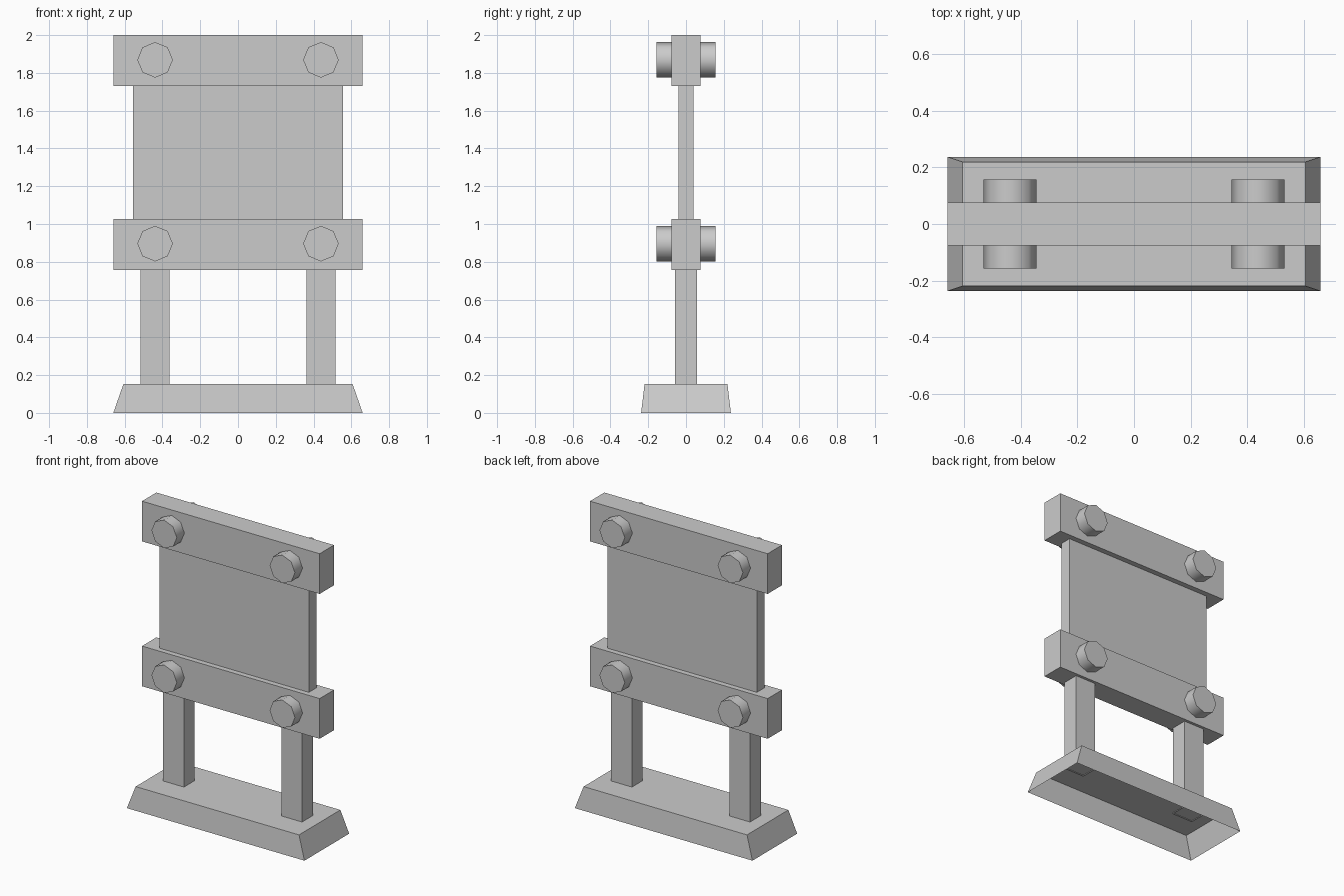
import bpy, bmesh, math
from mathutils import Matrix, Vector

old = bpy.data.objects.get("Cube")
if old:
    bpy.data.objects.remove(old, do_unlink=True)

grey = bpy.data.materials.new("plain grey")
grey.use_nodes = True
colour = (0.6, 0.6, 0.6, 1)
grey.diffuse_color = colour
grey.node_tree.nodes["Principled BSDF"].inputs["Base Color"].default_value = colour


def finish(bm, name):
    mesh = bpy.data.meshes.new(name)
    bm.to_mesh(mesh)
    bm.free()
    mesh.materials.append(grey)
    ob = bpy.data.objects.new(name, mesh)
    bpy.context.collection.objects.link(ob)
    return ob


def box(name, x, width, depth, z0, z1, inset=(0, 0), open_bottom=False):
    """Box from z0 to z1; inset narrows the top, open_bottom drops the floor."""
    bm = bmesh.new()
    bmesh.ops.create_cube(bm, size=1)
    for v in bm.verts:
        top = v.co.z > 0
        sx = width - 2 * inset[0] * top
        sy = depth - 2 * inset[1] * top
        v.co = Vector((x + v.co.x * sx, v.co.y * sy, z1 if top else z0))
    if open_bottom:
        bm.normal_update()
        floor = [f for f in bm.faces if f.normal.z < -0.9]
        bmesh.ops.delete(bm, geom=floor, context="FACES_ONLY")
    return finish(bm, name)


def bolt(name, x, z):
    """Eight-sided pin running through a beam, front to back."""
    bm = bmesh.new()
    bmesh.ops.create_cone(bm, cap_ends=True, segments=8, radius1=0.094,
                          radius2=0.094, depth=0.314)
    bmesh.ops.transform(bm, verts=bm.verts, matrix=Matrix.Translation((x, 0, z))
                        @ Matrix.Rotation(math.pi / 2, 4, "X"))
    ob = finish(bm, name)
    bpy.ops.object.select_all(action="DESELECT")
    ob.select_set(True)
    bpy.context.view_layer.objects.active = ob
    bpy.ops.object.shade_smooth_by_angle(angle=math.radians(60))


# Hollow tapered foot and the sign panel
box("base", 0, 1.32, 0.475, 0, 0.152, inset=(0.053, 0.018), open_bottom=True)
box("panel", 0, 1.11, 0.08, 1.0, 1.76)

# Legs on both sides
for side, sign in (("left", 1), ("right", -1)):
    box(side + "_leg", sign * 0.439, 0.154, 0.114, 0.145, 0.8, open_bottom=True)

# Cross beams with their bolts
for level, z in (("lower", 0.892), ("upper", 1.865)):
    box(level + "_beam", 0, 1.32, 0.152, z - 0.135, z + 0.135)
    for side, sign in (("left", 1), ("right", -1)):
        bolt(f"{level}_{side}_bolt", sign * 0.439, z + 0.004)
